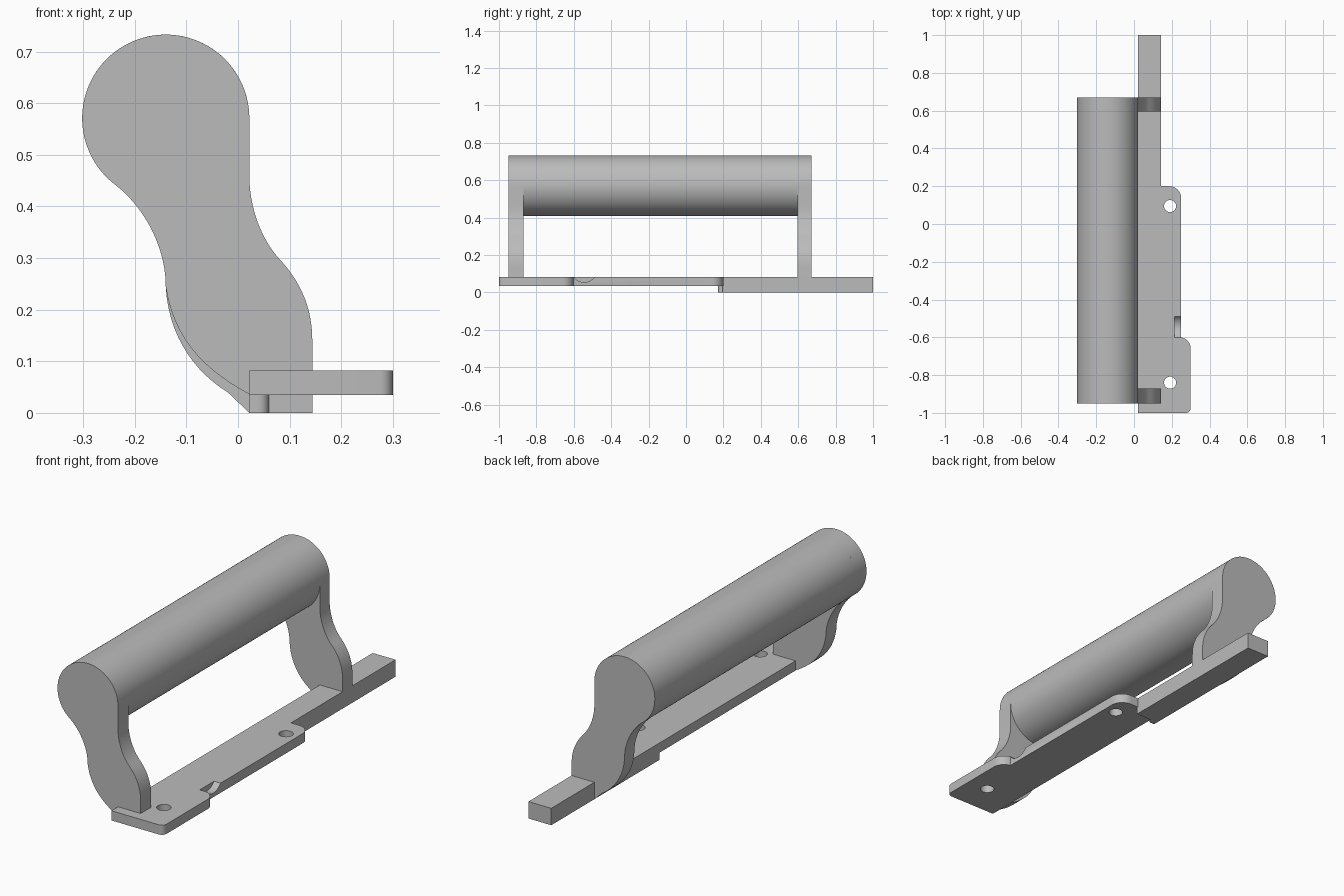
import bpy
import bmesh
import math
from mathutils import Vector
from mathutils.geometry import interpolate_bezier

default = bpy.data.objects.get("Cube")
if default:
    bpy.data.objects.remove(default)

grey = bpy.data.materials.new("plain grey")
grey.use_nodes = True
GREY = (0.5, 0.5, 0.5, 1)
grey.diffuse_color = GREY
grey.node_tree.nodes["Principled BSDF"].inputs["Base Color"].default_value = GREY


def prism(name, outline, axis, start, end):
    """Extrude a closed 2D outline along one axis."""
    place = {"x": lambda a, b, d: (d, a, b),
             "y": lambda a, b, d: (a, d, b),
             "z": lambda a, b, d: (a, b, d)}[axis]
    bm = bmesh.new()
    low = [bm.verts.new(place(a, b, start)) for a, b in outline]
    high = [bm.verts.new(place(a, b, end)) for a, b in outline]
    bm.faces.new(low)
    bm.faces.new(high)
    n = len(outline)
    for i in range(n):
        j = (i + 1) % n
        bm.faces.new((low[i], low[j], high[j], high[i]))
    bmesh.ops.recalc_face_normals(bm, faces=bm.faces)
    mesh = bpy.data.meshes.new(name)
    bm.to_mesh(mesh)
    bm.free()
    mesh.materials.append(grey)
    obj = bpy.data.objects.new(name, mesh)
    bpy.context.collection.objects.link(obj)
    return obj


def activate(obj):
    bpy.ops.object.select_all(action="DESELECT")
    obj.select_set(True)
    bpy.context.view_layer.objects.active = obj


def smooth(obj):
    activate(obj)
    bpy.ops.object.shade_smooth_by_angle(angle=math.radians(30))


def arc(cx, cy, r, a0, a1, steps):
    angles = [math.radians(a0 + (a1 - a0) * i / steps) for i in range(steps + 1)]
    return [(cx + r * math.cos(a), cy + r * math.sin(a)) for a in angles]


def circle(cx, cy, r, steps):
    return arc(cx, cy, r, 0, 360, steps)[:-1]


def bezier(*points):
    return [tuple(p)[:2] for p in interpolate_bezier(*[Vector(p) for p in points], 14)]


def cut(target, cutter):
    mod = target.modifiers.new("cut", "BOOLEAN")
    mod.operation = "DIFFERENCE"
    mod.solver = "EXACT"
    mod.object = cutter
    activate(target)
    bpy.ops.object.modifier_apply(modifier=mod.name)
    bpy.data.objects.remove(cutter)


GRIP_X, GRIP_Z, GRIP_R = -0.14, 0.571, 0.162
TOP = 0.082
INNER, OUTER = 0.022, 0.144

# Round grip between the two legs
smooth(prism("grip", circle(GRIP_X, GRIP_Z, GRIP_R, 96), "y", -0.87, 0.595))

# S-shaped legs, each with a round head matching the grip
head = arc(GRIP_X, GRIP_Z, GRIP_R, 0, 233, 64)
outer_side = bezier((-0.238, 0.442), (-0.185, 0.402), (-0.14, 0.325), (-0.14, 0.245))
inner_side = (bezier((OUTER, 0.14), (OUTER, 0.205), (0.12, 0.255), (0.083, 0.295))
              + bezier((0.083, 0.295), (0.05, 0.33), (INNER, 0.39), (INNER, 0.46))[1:])
front_foot = bezier((-0.14, 0.245), (-0.125, 0.14), (-0.06, 0.08), (INNER, 0.036))
back_foot = bezier((-0.14, 0.245), (-0.135, 0.15), (-0.085, 0.08), (-0.02, 0.04)) + [(INNER, 0)]
for name, foot, start, end in (("front_leg", front_foot, -0.95, -0.87),
                               ("back_leg", back_foot, 0.595, 0.67)):
    tuck = [(INNER, 0.06), (OUTER - 0.002, 0.06), (OUTER - 0.002, TOP), (OUTER, TOP)]
    outline = head + outer_side[1:] + foot[1:] + tuck + inner_side
    smooth(prism(name, outline, "y", start, end))

# Stepped mounting plate with rounded corners
plate_outline = ([(INNER, -1)] + arc(0.275, -0.975, 0.025, -90, 0, 8)
                 + arc(0.24, -0.66, 0.06, 0, 80, 10) + [(0.25, -0.6)]
                 + arc(0.187, 0.137, 0.063, 0, 90, 12)
                 + [(OUTER, 0.2), (INNER, 0.2)])
plate = prism("mounting_plate", plate_outline, "z", 0.035, TOP)
for y in (-0.84, 0.095):
    cut(plate, prism("screw_hole_cutter", circle(0.191, y, 0.032, 32), "z", -0.1, 0.2))
cut(plate, prism("thumb_notch_cutter", circle(-0.545, 0.1245, 0.0695, 64), "x", 0.215, 0.27))
smooth(plate)

# Thicker rear bar, with a short lip running under the plate
prism("rear_bar", [(INNER, 0.2), (OUTER, 0.2), (OUTER, 1), (INNER, 1)], "z", 0, TOP)
lip = [(INNER, 0.172)] + arc(0.04, 0.192, 0.02, -90, 0, 8) + [(OUTER, 0.195), (OUTER, 0.2), (INNER, 0.2)]
smooth(prism("rear_bar_lip", lip, "z", 0, 0.035))
